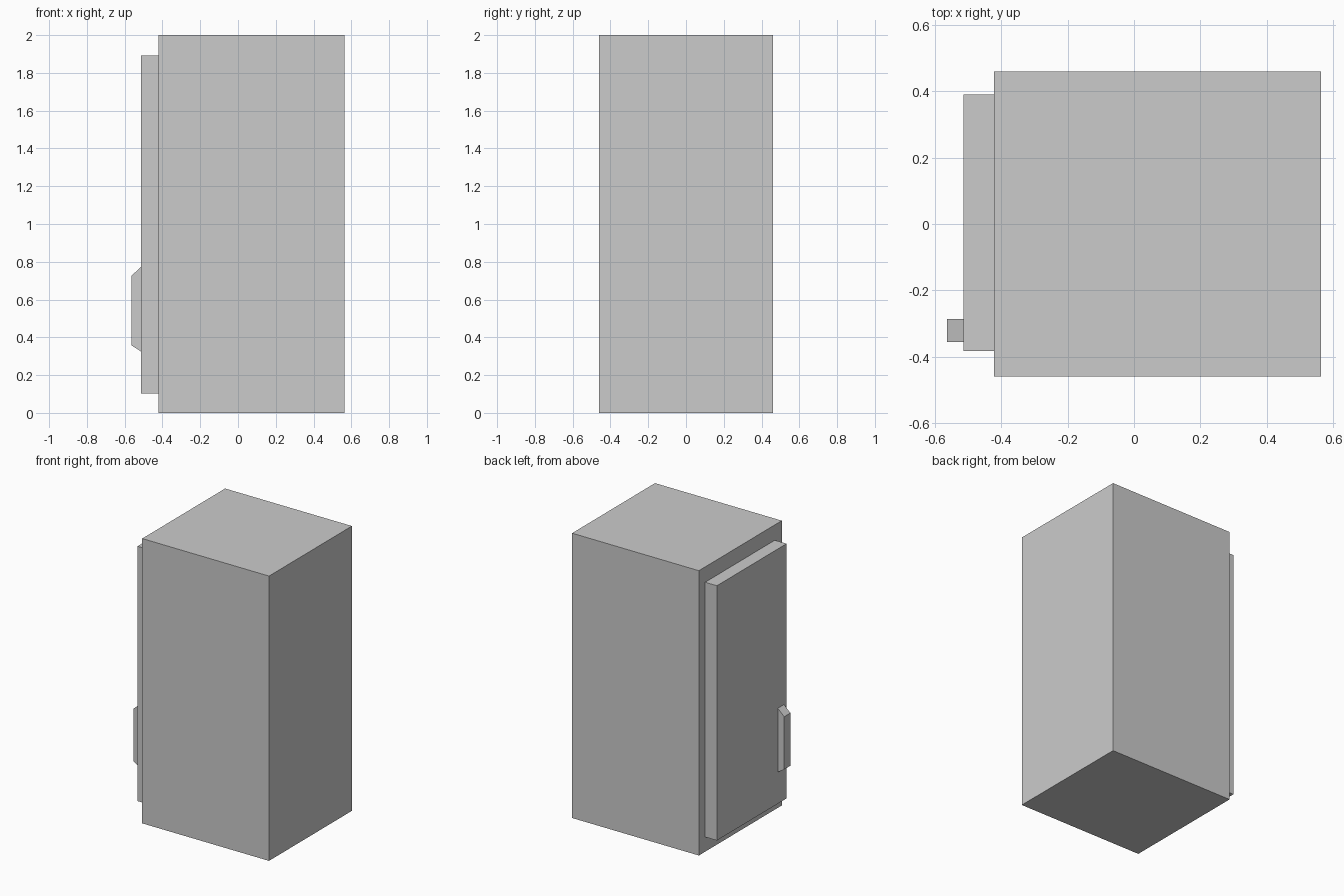
import bpy

if "Cube" in bpy.data.objects:
    bpy.data.objects.remove(bpy.data.objects["Cube"])


def prism(name, profile, y0, y1):
    """Extrude an x-z outline along y into a closed solid."""
    n = len(profile)
    verts = [(x, y, z) for y in (y0, y1) for x, z in profile]
    faces = [tuple(range(n)), tuple(reversed(range(n, 2 * n)))]
    faces += [(i, i + n, (i + 1) % n + n, (i + 1) % n) for i in range(n)]
    mesh = bpy.data.meshes.new(name)
    mesh.from_pydata(verts, [], faces)
    obj = bpy.data.objects.new(name, mesh)
    bpy.context.collection.objects.link(obj)
    return obj


def box_profile(x0, x1, z0, z1):
    return [(x0, z0), (x1, z0), (x1, z1), (x0, z1)]


# Cabinet body
prism("cabinet_body", box_profile(-0.422, 0.563, 0, 2), -0.46, 0.46)

# Door panel on the -x side
prism("door", box_profile(-0.513, -0.422, 0.103, 1.892), -0.383, 0.39)

# Tapered door handle
prism("door_handle",
      [(-0.563, 0.357), (-0.513, 0.325), (-0.513, 0.773), (-0.563, 0.727)],
      -0.355, -0.286)
